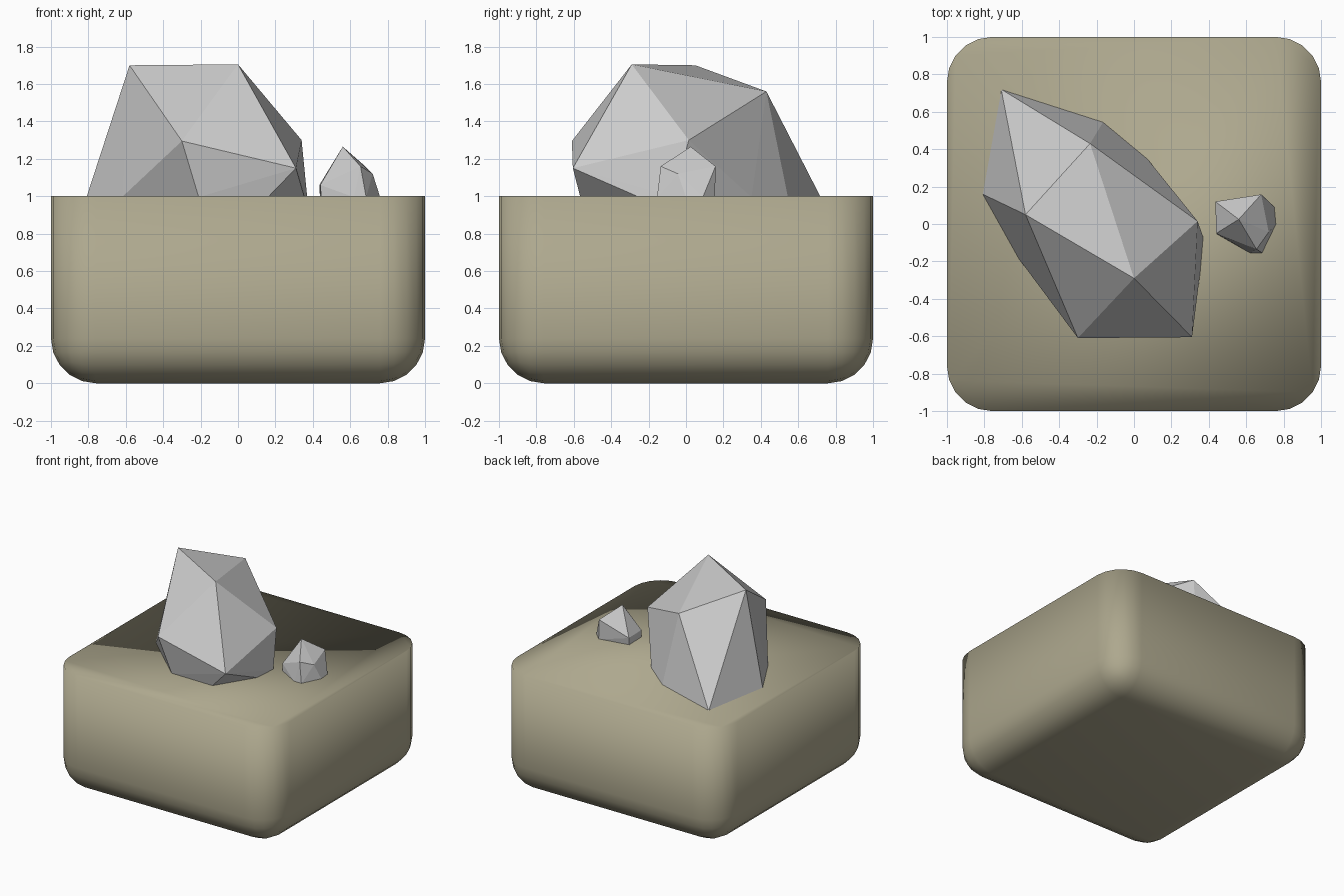
import bpy, bmesh

if "Cube" in bpy.data.objects:
    bpy.data.objects.remove(bpy.data.objects["Cube"])


def finish(bm, name, smooth, mat=None):
    bmesh.ops.recalc_face_normals(bm, faces=bm.faces)
    for f in bm.faces:
        f.smooth = smooth
    me = bpy.data.meshes.new(name)
    bm.to_mesh(me)
    bm.free()
    ob = bpy.data.objects.new(name, me)
    bpy.context.collection.objects.link(ob)
    if mat:
        me.materials.append(mat)
    return ob


def rock(name, peaks, base):
    # faceted rock: convex hull of its peaks and its outline on the ground
    bm = bmesh.new()
    for p in peaks:
        bm.verts.new(p)
    for x, y in base:
        bm.verts.new((x, y, 0.995))
    res = bmesh.ops.convex_hull(bm, input=bm.verts)
    loose = [v for v in bm.verts if not v.link_faces]
    bmesh.ops.delete(bm, geom=loose, context='VERTS')
    return finish(bm, name, False)


# ground block: lower half of a rounded cube, closed by one flat top face
sand = bpy.data.materials.new("sand")
sand.diffuse_color = (0.42, 0.39, 0.27, 1)
sand.use_nodes = True
sand.node_tree.nodes["Principled BSDF"].inputs["Base Color"].default_value = sand.diffuse_color
bm = bmesh.new()
bmesh.ops.create_cube(bm, size=2)
bmesh.ops.translate(bm, verts=bm.verts, vec=(0, 0, 1))
bmesh.ops.bevel(bm, geom=bm.edges[:], offset=0.24, offset_type='OFFSET',
                segments=5, profile=0.5, affect='EDGES')
bmesh.ops.bisect_plane(bm, geom=bm.verts[:] + bm.edges[:] + bm.faces[:],
                       plane_co=(0, 0, 1), plane_no=(0, 0, 1), clear_outer=True)
bmesh.ops.contextual_create(bm, geom=[e for e in bm.edges if e.is_boundary])
finish(bm, "ground_block", True, sand)

# large rock
rock("large_rock",
     [(-0.58, 0.05, 1.7), (0, -0.29, 1.705), (-0.235, 0.43, 1.56),
      (0.34, 0.015, 1.3), (-0.3, -0.61, 1.295), (0.31, -0.605, 1.15)],
     [(-0.71, 0.72), (-0.165, 0.545), (0.07, 0.35), (0.37, -0.07),
      (0.355, -0.25), (0.16, -0.565), (-0.21, -0.56), (-0.62, -0.18), (-0.81, 0.16)])

# small rock
rock("small_rock",
     [(0.56, 0.025, 1.265), (0.435, 0.12, 1.06), (0.44, -0.05, 1.06),
      (0.655, -0.135, 1.16), (0.72, -0.043, 1.12), (0.68, 0.158, 1.16)],
     [(0.438, 0.11), (0.445, -0.055), (0.62, -0.155), (0.685, -0.155),
      (0.76, 0), (0.752, 0.09), (0.685, 0.155)])
